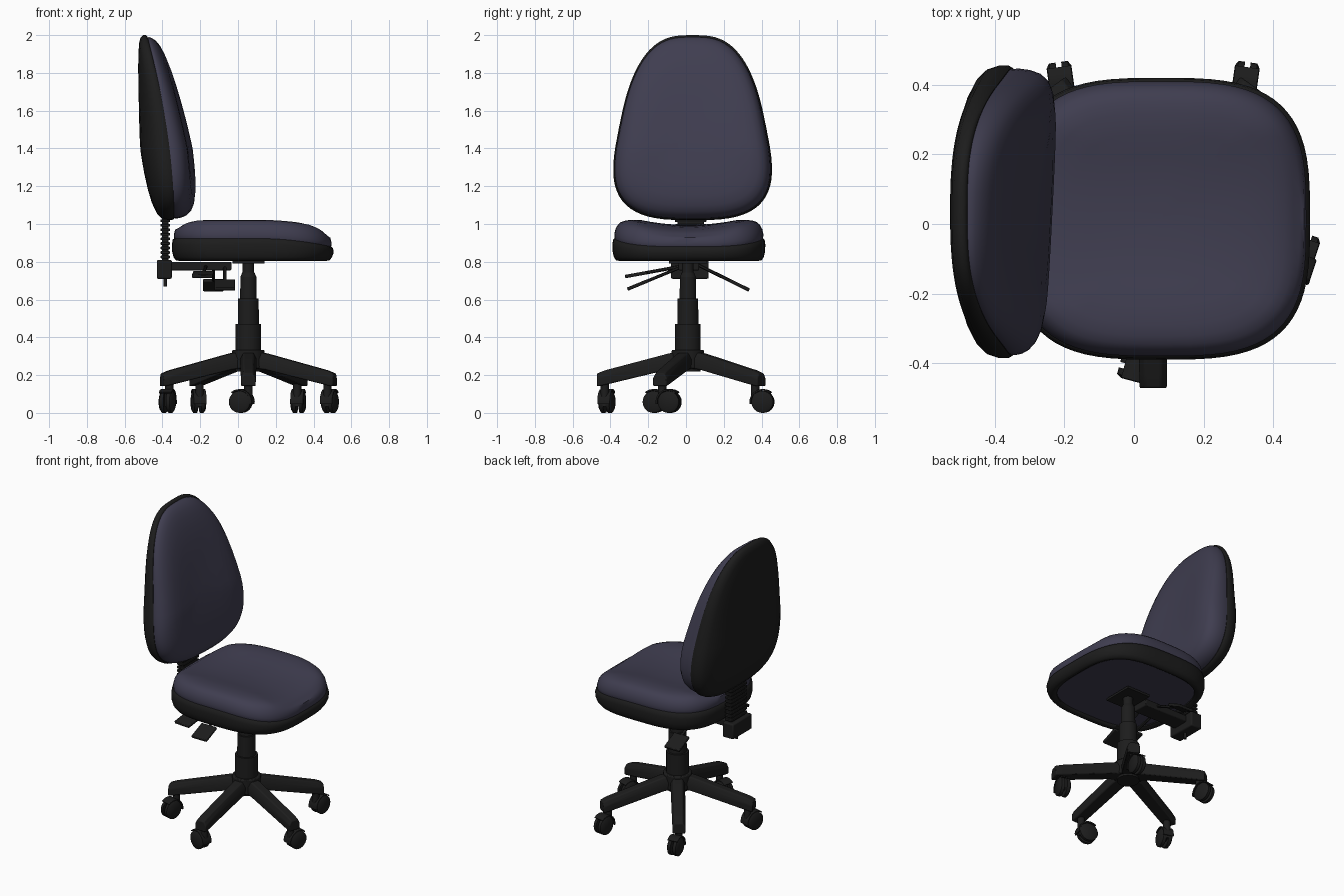
import bpy, bmesh
from math import sin, cos, pi, radians, copysign
from mathutils import Matrix, Vector

if "Cube" in bpy.data.objects:
    bpy.data.objects.remove(bpy.data.objects["Cube"])


def material(name, rgb):
    m = bpy.data.materials.new(name)
    m.diffuse_color = (*rgb, 1)
    m.use_nodes = True
    m.node_tree.nodes["Principled BSDF"].inputs["Base Color"].default_value = m.diffuse_color
    return m


BLACK = material("black plastic", (0.012, 0.012, 0.012))
NAVY = material("navy fabric", (0.05, 0.047, 0.08))


def finish(bm, name, mat=BLACK, angle=35, bevel=0):
    bmesh.ops.recalc_face_normals(bm, faces=bm.faces)
    me = bpy.data.meshes.new(name)
    bm.to_mesh(me)
    bm.free()
    me.materials.append(mat)
    ob = bpy.data.objects.new(name, me)
    bpy.context.collection.objects.link(ob)
    me.shade_smooth()
    me.set_sharp_from_angle(angle=radians(angle))
    if bevel:
        b = ob.modifiers.new("bevel", 'BEVEL')
        b.width, b.segments, b.limit_method = bevel, 2, 'ANGLE'
    return ob


def add_box(bm, centre, size, M=Matrix()):
    S = Matrix.Translation(centre) @ Matrix.Diagonal((*size, 1))
    return bmesh.ops.create_cube(bm, size=1, matrix=M @ S)['verts']


def add_cyl(bm, a, b, r1, r2=None, n=24):
    a, b = Vector(a), Vector(b)
    M = Matrix.Translation((a + b) / 2) @ (b - a).to_track_quat('Z', 'Y').to_matrix().to_4x4()
    bmesh.ops.create_cone(bm, cap_ends=True, segments=n, radius1=r1,
                          radius2=r1 if r2 is None else r2, depth=(b - a).length, matrix=M)


def loft(name, rings, mat, caps=(True, True), bevel=0, closed=False):
    """Skin a list of equal-length point rings."""
    bm = bmesh.new()
    vs = [[bm.verts.new(p) for p in r] for r in rings]
    pairs = list(zip(vs, vs[1:])) + ([(vs[-1], vs[0])] if closed else [])
    for r0, r1 in pairs:
        for i in range(len(r0)):
            j = (i + 1) % len(r0)
            bm.faces.new((r0[i], r0[j], r1[j], r1[i]))
    if not closed:
        for use, r in zip(caps, (vs[0], vs[-1])):
            if use:
                bm.faces.new(r)
    return finish(bm, name, mat, 50, bevel)


def squircle(n, count=72):
    pts = []
    for i in range(count):
        t = 2 * pi * i / count
        pts.append(tuple(copysign(abs(f) ** (2 / n), f) for f in (cos(t), sin(t))))
    return pts


# seat: profile is (scale, height) swept round the outline
def seat_ring(s, z):
    ring = []
    for u, v in squircle(3.2):
        x, y = 0.078 + 0.428 * u * s, 0.015 + 0.405 * v * s
        h = max(0, min(1, (z - 0.83) / 0.09))
        d = max(0, (x - 0.1) / 0.4)
        top = max(0, min(1, (z - 0.97) / 0.03))
        dip = 0.027 * top * (1 - min(1, ((y - 0.015) / 0.26) ** 2))
        ring.append((x, y, z - 0.045 * h * d * d - dip))
    return ring


loft("seat_rim", [seat_ring(*p) for p in [
    (0.86, 0.84), (0.87, 0.815), (0.91, 0.805), (0.95, 0.807), (0.98, 0.825), (0.997, 0.855),
    (1, 0.89), (0.99, 0.918), (0.965, 0.925), (0.9, 0.9)]], BLACK, closed=True)
loft("seat_cushion", [seat_ring(*p) for p in [
    (0.02, 0.822), (0.885, 0.822), (0.9, 0.86), (0.97, 0.92), (0.975, 0.945), (0.96, 0.972),
    (0.93, 0.995), (0.89, 1.01), (0.83, 1.018), (0.75, 1.022), (0.6, 1.022), (0.45, 1.021),
    (0.3, 1.02), (0.15, 1.02), (0.02, 1.02)]], NAVY)


# backrest: egg outline in y/z, profile is (scale, offset along x)
def back_ring(s, d, skew=0):
    ring = []
    for u, v in squircle(3):
        z = 1.51 + 0.49 * v
        y = u * (0.39 - 0.2 * (z - 1.51))
        z = 1.48 + (z - 1.48) * s
        rim = -0.345 - 0.14 * max(0, (z - 1.05) / 0.95) ** 1.8
        f = 1 - 0.45 * max(0, (z - 1.4) / 0.6)
        ring.append((rim + d * f + skew * y * s, 0.035 + y * s, z))
    return ring


loft("backrest_shell", [back_ring(*p) for p in [
    (0.9, 0.0), (0.985, 0.006), (1, -0.005), (1, -0.03), (0.975, -0.062), (0.92, -0.085),
    (0.8, -0.11), (0.65, -0.128), (0.45, -0.142), (0.25, -0.149), (0.02, -0.152)]], BLACK)
loft("backrest_cushion", [back_ring(s, d, 0.05 * min(1, d * 12)) for s, d in [
    (0.9, 0), (0.975, 0), (0.98, 0.02), (0.97, 0.045), (0.945, 0.07), (0.9, 0.09),
    (0.83, 0.104), (0.72, 0.113), (0.55, 0.113), (0.35, 0.108), (0.18, 0.105), (0.02, 0.105)]], NAVY)

# ribbed back support and its clamp
bm = bmesh.new()
add_box(bm, (-0.385, 0.025, 0.95), (0.034, 0.14, 0.32))
for i in range(11):
    add_box(bm, (-0.385, 0.025, 0.825 + 0.024 * i), (0.05, 0.165, 0.014))
finish(bm, "back_support", bevel=0.003)
bm = bmesh.new()
add_box(bm, (-0.39, 0.02, 0.76), (0.08, 0.2, 0.1))
finish(bm, "support_clamp", bevel=0.008)
bm = bmesh.new()
add_cyl(bm, (-0.385, 0.02, 0.67), (-0.385, 0.02, 0.72), 0.009, n=12)
finish(bm, "clamp_screw")

# tilt mechanism
bm = bmesh.new()
add_box(bm, (-0.195, 0.015, 0.777), (0.32, 0.11, 0.045))
finish(bm, "support_bar", bevel=0.006)
bm = bmesh.new()
add_box(bm, (0.055, 0.01, 0.797), (0.17, 0.2, 0.014))
add_box(bm, (0.055, 0.01, 0.81), (0.12, 0.12, 0.03))
finish(bm, "seat_plate")

# levers with flat paddles
for i, (a, b) in enumerate([((-0.17, -0.03, 0.775), (-0.19, -0.32, 0.722)),
                            ((-0.07, -0.03, 0.77), (-0.07, -0.31, 0.655)),
                            ((-0.13, 0.06, 0.785), (-0.13, 0.335, 0.65))]):
    a, b = Vector(a), Vector(b)
    bm = bmesh.new()
    d = (b - a).normalized()
    side = Vector((1, 0, 0)) - d * d.x
    side.normalize()
    M = Matrix((side, d, side.cross(d))).transposed().to_4x4()
    M.translation = b
    add_cyl(bm, a, b - d * 0.05, 0.009, n=12)
    add_box(bm, (0, -0.06, 0), (0.11, 0.12, 0.018), M)
    finish(bm, f"lever_{i + 1}", bevel=0.008)

# gas column
CX, CY = 0.055, 0.01
bm = bmesh.new()
for z0, z1, r0, r1 in [(0.22, 0.47, 0.068, 0.068), (0.47, 0.605, 0.056, 0.054), (0.605, 0.72, 0.044, 0.042),
                       (0.72, 0.742, 0.042, 0.033), (0.74, 0.8, 0.03, 0.03)]:
    add_cyl(bm, (CX, CY, z0), (CX, CY, z1), r0, r1, 32)
finish(bm, "gas_column")
bm = bmesh.new()
add_cyl(bm, (CX, CY, 0.235), (CX, CY, 0.333), 0.086, n=32)
finish(bm, "base_hub", bevel=0.006)


# five legs with twin-wheel casters
def leg_section(M, r, w, z0, z1):
    pts = [(-w, z0), (w, z0), (w * 1.05, z0 + (z1 - z0) * 0.6), (w * 0.65, z1), (-w * 0.65, z1),
           (-w * 1.05, z0 + (z1 - z0) * 0.6)]
    return [M @ Vector((r, y, z)) for y, z in pts]


for i, (leg, roll) in enumerate([(-90, 165), (-18, 72), (54, 82), (126, 98), (198, 255)]):
    M = Matrix.Translation((CX, CY, 0)) @ Matrix.Rotation(radians(leg), 4, 'Z')
    loft(f"base_leg_{i + 1}", [leg_section(M, *s) for s in [
        (0.03, 0.042, 0.235, 0.325), (0.1, 0.042, 0.23, 0.315), (0.44, 0.038, 0.148, 0.225),
        (0.482, 0.038, 0.14, 0.208)]], BLACK, bevel=0.006)

    C = Matrix.Translation(M @ Vector((0.44, 0, 0))) @ Matrix.Rotation(radians(roll), 4, 'Z')
    bm = bmesh.new()
    for s in (-1, 1):
        p = [C @ Vector((0.042, s * y, 0.058)) for y in (0.008, 0.027, 0.036)]
        add_cyl(bm, p[0], p[1], 0.058)
        add_cyl(bm, p[1], p[2], 0.058, 0.044)
    finish(bm, f"caster_wheels_{i + 1}")

    # hood wrapped over the pivot side of the wheels, with the stem
    rings = []
    for k in range(11):
        t = radians(50 + 14 * k)
        rings.append([C @ Vector((0.042 + r * cos(t), y, 0.058 + r * sin(t)))
                      for r, y in ((0.06, -0.034), (0.068, -0.034), (0.068, 0.034), (0.06, 0.034))])
    loft(f"caster_hood_{i + 1}", rings, BLACK)
    bm = bmesh.new()
    add_cyl(bm, C @ Vector((0, 0, 0.08)), C @ Vector((0, 0, 0.18)), 0.022, n=16)
    add_box(bm, (0.022, 0, 0.075), (0.07, 0.016, 0.08), C)
    finish(bm, f"caster_stem_{i + 1}")
